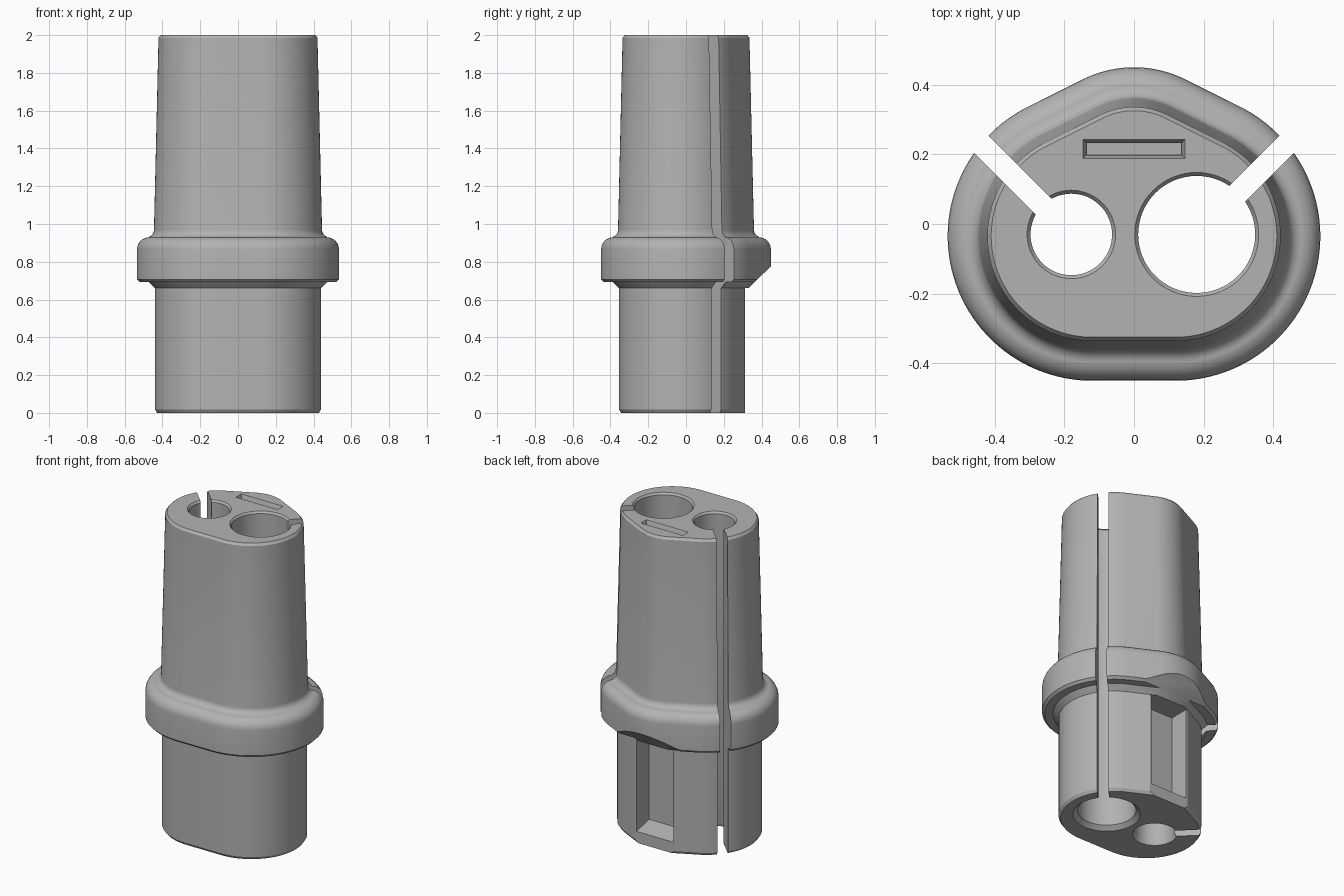
import bpy, bmesh, math
from mathutils import Matrix, Vector

cube = bpy.data.objects.get("Cube")
if cube:
    bpy.data.objects.remove(cube)

grey = bpy.data.materials.new("plain grey")
grey.use_nodes = True
colour = (0.45, 0.45, 0.45, 1)
grey.diffuse_color = colour
grey.node_tree.nodes["Principled BSDF"].inputs["Base Color"].default_value = colour


def make_object(name, bm):
    bmesh.ops.recalc_face_normals(bm, faces=bm.faces)
    mesh = bpy.data.meshes.new(name)
    bm.to_mesh(mesh)
    bm.free()
    obj = bpy.data.objects.new(name, mesh)
    bpy.context.collection.objects.link(obj)
    mesh.materials.append(grey)
    return obj


def loft(name, rings):
    """Skin a stack of equal-length point rings and cap both ends."""
    bm = bmesh.new()
    loops = [[bm.verts.new(p) for p in ring] for ring in rings]
    for low, high in zip(loops, loops[1:]):
        for i in range(len(low)):
            j = (i + 1) % len(low)
            bm.faces.new((low[i], low[j], high[j], high[i]))
    bm.faces.new(loops[0][::-1])
    bm.faces.new(loops[-1])
    return make_object(name, bm)


# Rounded outline: two wide side arcs and one arc at the back
ARCS = [(0.12, -0.035, 0.30), (-0.12, -0.035, 0.30), (0, 0.12, 0.215)]


def outline(offset, z, count=120):
    ring = []
    for i in range(count):
        a = (i + 0.5) * math.tau / count
        c, s = math.cos(a), math.sin(a)
        x, y, r = max(ARCS, key=lambda k: k[0] * c + k[1] * s + k[2])
        ring.append((x + (r + offset) * c, y + (r + offset) * s, z))
    return ring


def circle(x, y, r, z, count=64):
    return [(x + r * math.cos(i * math.tau / count),
             y + r * math.sin(i * math.tau / count), z) for i in range(count)]


def arc(cx, cz, r, start, end, steps=6):
    angles = [math.radians(start + (end - start) * i / steps) for i in range(steps + 1)]
    return [(cx + r * math.cos(a), cz + r * math.sin(a)) for a in angles]


# Body: offset and height pairs from foot to tip, with a rounded collar
profile = [(0.008, 0), (0.02, 0.018), (0.02, 0.66), (0.052, 0.692), (0.1, 0.692), (0.115, 0.707)]
profile += arc(0.05, 0.865, 0.065, 0, 90)
profile += arc(0.065, 0.97, 0.04, 270, 180)
profile += [(0.001, 1.985), (-0.01, 2.0)]
body = loft("plug_body", [outline(d, z) for d, z in profile])

cutters = []


def cut_box(name, size, centre, turn=0):
    bm = bmesh.new()
    bmesh.ops.create_cube(bm, size=1)
    bm.transform(Matrix.Translation(centre) @ Matrix.Rotation(turn, 4, "Z")
                 @ Matrix.Diagonal((*size, 1)))
    cutters.append(make_object(name, bm))


def cut_profile(name, half_width, points):
    """Cut a side profile of y, z points straight across x."""
    cutters.append(loft(name, [[(x, y, z) for y, z in points]
                               for x in (-half_width, half_width)]))


# Two bores with chamfered rims, each opened by a diagonal slot
for name, side, r, foot in (("small", -1, 0.117, 0.127), ("large", 1, 0.168, 0.195)):
    x, y = side * 0.18, -0.03
    levels = [(foot, -0.01), (foot, 0), (r, 0.025), (r, 1.988), (r + 0.01, 2), (r + 0.01, 2.01)]
    cutters.append(loft(name + "_bore", [circle(x, y, rad, z) for rad, z in levels]))
    reach = 0.36 / math.sqrt(2)
    cut_box(name + "_slot", (0.64, 0.064, 2.4),
            Vector((x + side * reach, y + reach, 1)), side * math.pi / 4)

# Shallow bevelled pocket in the tip
def rectangle(w, d, z):
    return [(sx * w, 0.215 + sy * d, z) for sx, sy in ((-1, -1), (1, -1), (1, 1), (-1, 1))]

cutters.append(loft("tip_pocket", [rectangle(0.137, 0.017, 1.96), rectangle(0.137, 0.017, 1.975),
                                   rectangle(0.147, 0.027, 2.0), rectangle(0.147, 0.027, 2.02)]))

# Back recess above a foot lip, flattened lip, and the sloped underside of the collar
cut_profile("back_recess", 0.13, [(0.185, 0.10), (0.5, 0.03), (0.5, 0.66), (0.185, 0.66)])
cut_profile("lip_flat", 0.3, [(0.312, -0.1), (0.5, -0.1), (0.5, 0.66), (0.312, 0.66)])
cut_profile("collar_slope", 0.7, [(0.325, 0.655), (0.7, 0.655), (0.7, 1.02)])

for cutter in cutters:
    cutter.hide_render = True
    mod = body.modifiers.new(cutter.name, "BOOLEAN")
    mod.operation = "DIFFERENCE"
    mod.solver = "EXACT"
    mod.object = cutter

# Bake the cuts, then drop the cutters
bpy.context.view_layer.update()
final = bpy.data.meshes.new_from_object(body.evaluated_get(bpy.context.evaluated_depsgraph_get()))
body.modifiers.clear()
body.data = final
for cutter in cutters:
    bpy.data.objects.remove(cutter)

bpy.ops.object.select_all(action="DESELECT")
body.select_set(True)
bpy.context.view_layer.objects.active = body
bpy.ops.object.shade_smooth_by_angle(angle=math.radians(25))
